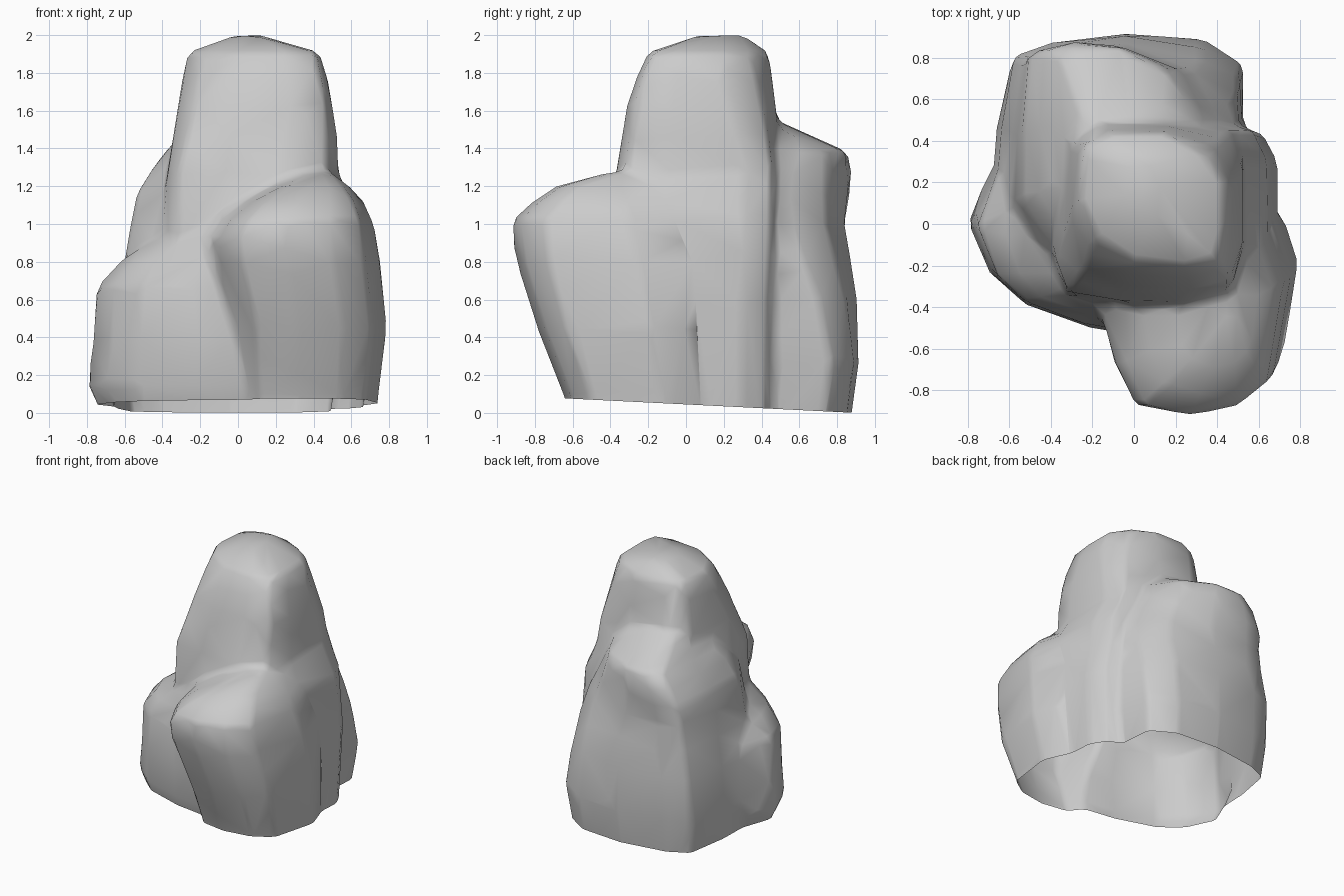
import bpy, bmesh, math
from mathutils import Vector

if "Cube" in bpy.data.objects:
    bpy.data.objects.remove(bpy.data.objects["Cube"])


def lobe(name, plan, sections, top_plan=None, blend=(0, 1)):
    """Loft a unit-box outline through (z, x0, x1, y0, y1) sections.
    The outline morphs into top_plan between the two blend heights."""
    bm = bmesh.new()
    rings = []
    for z, x0, x1, y0, y1 in sections:
        t = min(1, max(0, (z - blend[0]) / (blend[1] - blend[0])))
        ring = []
        for (u, v), (p, q) in zip(plan, top_plan or plan):
            u, v = u + (p - u) * t, v + (q - v) * t
            ring.append(bm.verts.new((x0 + u * (x1 - x0), y0 + v * (y1 - y0), z)))
        rings.append(ring)
    n = len(plan)
    for a, b in zip(rings, rings[1:]):
        for i in range(n):
            j = (i + 1) % n
            bm.faces.new((a[i], a[j], b[j], b[i]))
    bm.faces.new(rings[0][::-1])
    bm.faces.new(rings[-1])
    bmesh.ops.triangulate(bm, faces=bm.faces[:])
    bmesh.ops.recalc_face_normals(bm, faces=bm.faces[:])
    me = bpy.data.meshes.new(name)
    bm.to_mesh(me)
    bm.free()
    ob = bpy.data.objects.new(name, me)
    bpy.context.collection.objects.link(ob)
    return ob


# Tall central column, its front left corner cut away at the top
rock = lobe("rock",
    [(0, .25), (.07, .05), (.35, 0), (.7, 0), (.93, .06), (1, .32),
     (1, .8), (.93, .97), (.6, 1), (.2, 1), (.04, .88)],
    [(-.2, -.4, .65, -.38, .45), (.6, -.4, .69, -.39, .47),
     (1.05, -.39, .64, -.38, .48), (1.27, -.38, .53, -.37, .49),
     (1.46, -.345, .525, -.34, .485), (1.62, -.32, .5, -.315, .475),
     (1.78, -.295, .47, -.26, .455), (1.91, -.265, .43, -.2, .435),
     (2.0, -.01, .11, .07, .3)],
    [(0, .5), (.12, .22), (.38, .04), (.74, 0), (.97, .04), (1, .3),
     (1, .63), (.86, .86), (.6, 1), (.2, 1), (.04, .9)], (1.3, 1.9))

# Front right boulder, sloping down to the left and back
front = lobe("front_boulder",
    [(0, .55), (.06, .28), (.18, .05), (.45, 0), (.73, .05), (.91, .18),
     (1, .69), (.92, .93), (.7, 1), (.1, 1)],
    [(-.2, -.02, .72, -.56, .1), (.1, -.03, .75, -.65, .1),
     (.45, -.06, .79, -.79, .08), (.8, -.15, .755, -.9, .06),
     (.92, -.16, .735, -.915, .03), (1.02, -.09, .715, -.92, -.02),
     (1.12, .04, .665, -.81, -.08), (1.2, .2, .59, -.69, -.2),
     (1.27, .4, .5, -.42, -.32)])

# Low left boulder, running in under the front one
left = lobe("left_boulder",
    [(0, .63), (.1, .32), (.26, .14), (.58, 0), (1, -.08), (1, .9), (.3, 1),
     (.1, .94)],
    [(-.2, -.71, .2, -.42, .27), (.03, -.74, .2, -.45, .28),
     (.14, -.8, .2, -.48, .3), (.4, -.77, .2, -.5, .3),
     (.67, -.75, .14, -.48, .27), (.81, -.62, .08, -.44, .2),
     (.95, -.38, -.02, -.39, .1)])

# Broad back shoulder, its back right corner cut away towards the top
back = lobe("back_boulder",
    [(.02, .12), (.12, -.12), (.85, 0), (1, .33), (1, .84), (.85, .97),
     (.55, 1), (.24, .94), (.1, .86), (.04, .5)],
    [(-.2, -.66, .46, .01, .85), (.27, -.71, .525, 0, .915),
     (.6, -.68, .53, 0, .91), (.82, -.62, .53, 0, .88),
     (1.0, -.59, .51, 0, .85), (1.16, -.555, .44, .02, .87),
     (1.29, -.47, .37, .05, .875), (1.38, -.4, .32, .08, .86),
     (1.42, -.36, .28, .1, .77), (1.54, -.27, .25, .12, .5)],
    [(.02, .12), (.15, -.12), (.85, 0), (1, .33), (.94, .6), (.78, .84),
     (.48, .98), (.22, 1), (.05, .95), (.02, .5)], (.35, 1.2))

# Fuse the boulders into one outer skin
bpy.context.view_layer.objects.active = rock
rock.select_set(True)
for part in (front, left, back):
    mod = rock.modifiers.new("fuse", 'BOOLEAN')
    mod.operation = 'UNION'
    mod.solver = 'EXACT'
    mod.object = part
    bpy.ops.object.modifier_apply(modifier=mod.name)
    bpy.data.objects.remove(part)

# Weather the creases, then reduce to a low-poly skin
mod = rock.modifiers.new("remesh", 'REMESH')
mod.mode = 'VOXEL'
mod.voxel_size = .03
bpy.ops.object.modifier_apply(modifier=mod.name)
mod = rock.modifiers.new("soften", 'SMOOTH')
mod.factor = .5
mod.iterations = 7
bpy.ops.object.modifier_apply(modifier=mod.name)
mod = rock.modifiers.new("reduce", 'DECIMATE')
mod.ratio = .03
bpy.ops.object.modifier_apply(modifier=mod.name)

# Open underside, cut slightly higher at the front
bm = bmesh.new()
bm.from_mesh(rock.data)
bmesh.ops.bisect_plane(bm, geom=bm.verts[:] + bm.edges[:] + bm.faces[:],
                       plane_co=Vector((0, .9, 0)),
                       plane_no=Vector((0, .05, 1)), clear_inner=True)
bmesh.ops.remove_doubles(bm, verts=bm.verts[:], dist=.004)
bm.to_mesh(rock.data)
bm.free()
bpy.ops.object.shade_smooth()
